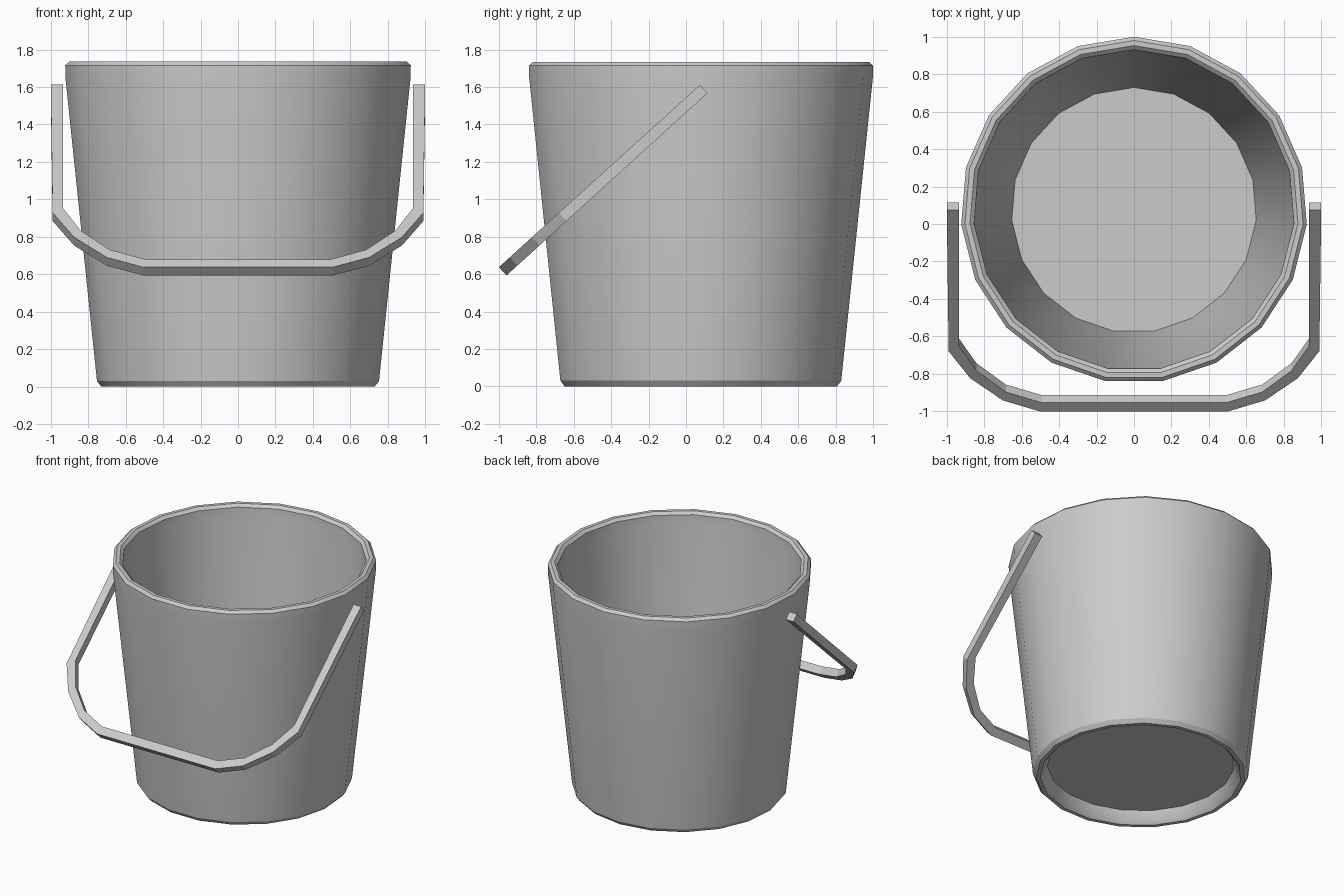
import bpy, bmesh, math
from mathutils import Vector

if "Cube" in bpy.data.objects:
    bpy.data.objects.remove(bpy.data.objects["Cube"])

SIDES = 19
CENTRE_Y = 0.074


def finish(bm, name):
    bmesh.ops.recalc_face_normals(bm, faces=bm.faces)
    mesh = bpy.data.meshes.new(name)
    bm.to_mesh(mesh)
    bm.free()
    ob = bpy.data.objects.new(name, mesh)
    bpy.context.collection.objects.link(ob)
    return ob


# Bucket wall: closed (radius, z) profile revolved with a vertex at the back
profile = [(0.655, 0.09), (0.685, 0.02), (0.705, 0), (0.733, 0), (0.756, 0.03),
           (0.925, 1.65), (0.926, 1.715), (0.906, 1.735), (0.879, 1.735),
           (0.857, 1.715), (0.855, 1.65)]
bm = bmesh.new()
rings = []
for r, z in profile:
    ring = []
    for i in range(SIDES):
        a = math.pi / 2 + 2 * math.pi * i / SIDES
        ring.append(bm.verts.new((r * math.cos(a), CENTRE_Y + r * math.sin(a), z)))
    rings.append(ring)
for k in range(len(rings)):
    a, b = rings[k], rings[(k + 1) % len(rings)]
    for i in range(SIDES):
        j = (i + 1) % SIDES
        bm.faces.new((a[i], a[j], b[j], b[i]))
bucket = finish(bm, "bucket_wall")
bpy.context.view_layer.objects.active = bucket
bucket.select_set(True)
bpy.ops.object.shade_smooth_by_angle(angle=math.radians(25))

# Floor: single raised disc inside the base
bm = bmesh.new()
verts = []
for i in range(SIDES):
    a = math.pi / 2 + 2 * math.pi * i / SIDES
    verts.append(bm.verts.new((0.655 * math.cos(a), CENTRE_Y + 0.655 * math.sin(a), 0.09)))
bm.faces.new(verts)
bm.normal_update()
finish(bm, "bucket_floor")

# Handle: flat bail drawn as (x, distance along the tilted plane), mirrored in x
outer = [(1.0, 0), (0.99, 1.018), (0.875, 1.213), (0.70, 1.373), (0.505, 1.451)]
inner = [(0.935, 0), (0.935, 0.98), (0.842, 1.158), (0.685, 1.312), (0.495, 1.388)]


def both_sides(half):
    return half + [(-x, s) for x, s in reversed(half)]


start = Vector((0, 0.095, 1.59))
along = Vector((0, -0.741, -0.672))
across = Vector((0, -0.672, 0.741))
bm = bmesh.new()
sections = []
for (xo, so), (xi, si) in zip(both_sides(outer), both_sides(inner)):
    sections.append([bm.verts.new(start + along * s + across * t + Vector((x, 0, 0)))
                     for x, s, t in ((xo, so, 0.03), (xi, si, 0.03),
                                     (xi, si, -0.03), (xo, so, -0.03))])
for a, b in zip(sections, sections[1:]):
    for i in range(4):
        j = (i + 1) % 4
        bm.faces.new((a[i], a[j], b[j], b[i]))
bm.faces.new(sections[0])
bm.faces.new(sections[-1])
finish(bm, "handle")
